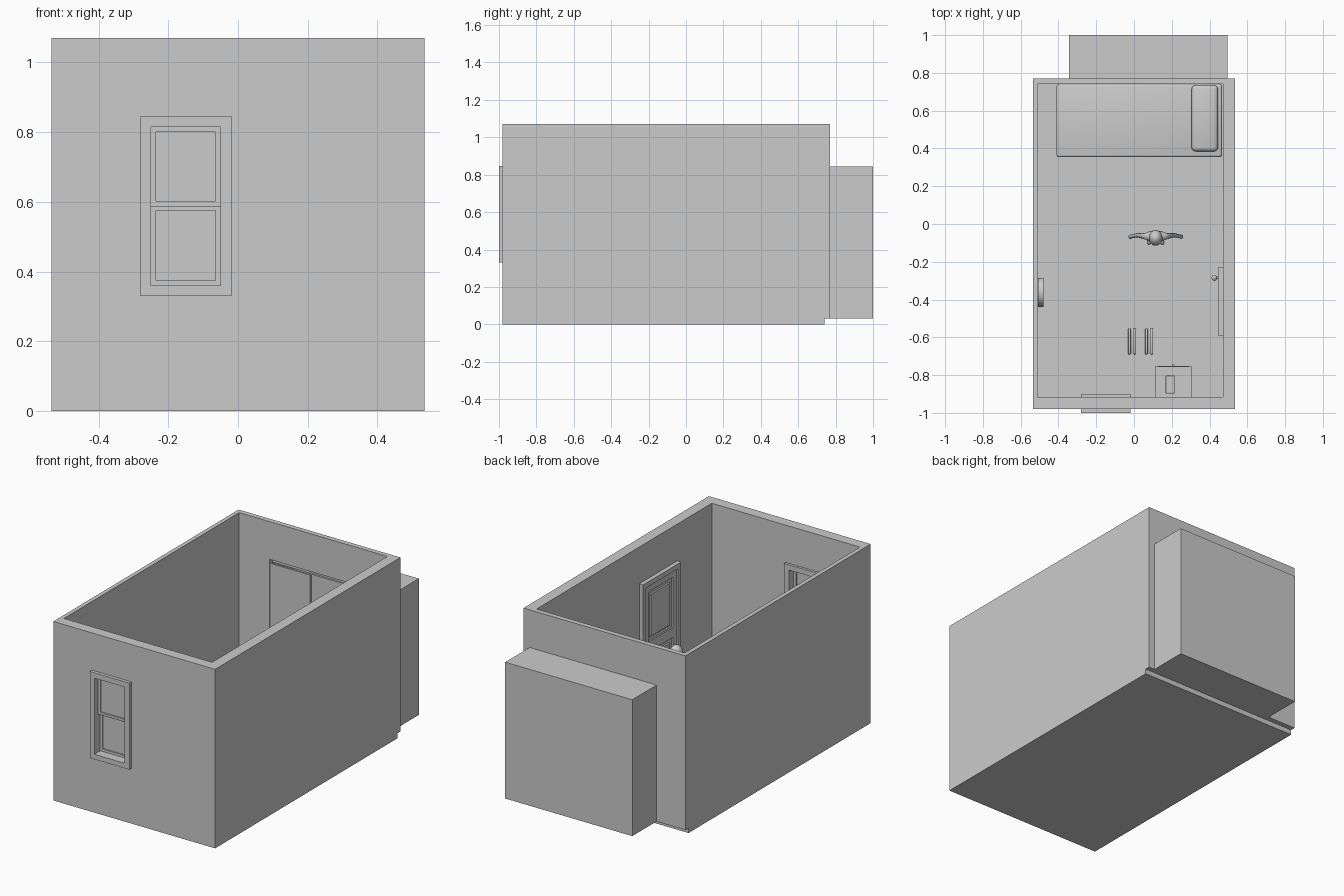
import bpy, bmesh, math
from mathutils import Vector

if "Cube" in bpy.data.objects:
    bpy.data.objects.remove(bpy.data.objects["Cube"])


def box(name, x0, x1, y0, y1, z0, z1, bevel=0, segs=2):
    bm = bmesh.new()
    bmesh.ops.create_cube(bm, size=1)
    for v in bm.verts:
        v.co = Vector((x0 if v.co.x < 0 else x1, y0 if v.co.y < 0 else y1, z0 if v.co.z < 0 else z1))
    if bevel:
        bmesh.ops.bevel(bm, geom=bm.edges[:], offset=bevel, segments=segs, affect='EDGES', profile=0.5)
    me = bpy.data.meshes.new(name)
    bm.to_mesh(me)
    bm.free()
    ob = bpy.data.objects.new(name, me)
    bpy.context.collection.objects.link(ob)
    return ob


def cut(ob, *dims):
    c = box(ob.name + "_cutter", *dims)
    m = ob.modifiers.new("cut", 'BOOLEAN')
    m.operation, m.solver, m.object = 'DIFFERENCE', 'EXACT', c
    bpy.context.view_layer.objects.active = ob
    bpy.ops.object.modifier_apply(modifier=m.name)
    bpy.data.objects.remove(c)


def smooth(ob, angle=40):
    bpy.ops.object.select_all(action='DESELECT')
    ob.select_set(True)
    bpy.context.view_layer.objects.active = ob
    bpy.ops.object.shade_smooth_by_angle(angle=math.radians(angle))


def cylinder(name, r, depth, loc, n=32, rot=(0, math.pi / 2, 0)):
    bpy.ops.mesh.primitive_cylinder_add(vertices=n, radius=r, depth=depth, location=loc, rotation=rot)
    ob = bpy.context.object
    ob.name = name
    smooth(ob)
    return ob


def ball(name, loc, scale):
    bpy.ops.mesh.primitive_uv_sphere_add(segments=16, ring_count=10, location=loc)
    ob = bpy.context.object
    ob.name, ob.scale = name, scale
    smooth(ob, 60)
    return ob


# Room shell: floor stops short of the back wall's outer face
room = box("room_walls", -.535, .535, -.98, .77, 0, 1.07)
cut(room, -.6, .6, .74, .8, -.1, .03)
cut(room, -.51, .47, -.915, .74, .03, 1.2)
cut(room, -.25, -.05, -1.1, -.8, .36, .815)
cut(room, -.31, .46, .7, .8, .031, .844)

# Closet niche with sliding doors
closet = box("closet", -.345, .495, .77, 1.0, .03, .845)
cut(closet, -.31, .46, .7, .965, .065, .815)
box("closet_door_left", -.31, -.043, .743, .754, .031, .82)
box("closet_door_right", -.06, .46, .757, .768, .031, .82)

# Window: casing on both faces, two sashes with glass
for name, y0, y1 in (("window_casing_outer", -1.0, -.98), ("window_casing_inner", -.915, -.9)):
    casing = box(name, -.28, -.018, y0, y1, .33, .847)
    cut(casing, -.25, -.05, -1.1, -.8, .36, .815)
for name, y, z0, z1 in (("upper", -.965, .587, .815), ("lower", -.945, .36, .59)):
    sash = box(name + "_sash", -.25, -.05, y, y + .02, z0, z1)
    cut(sash, -.235, -.065, -1.1, -.8, z0 + .015, z1 - .015)
    box(name + "_glass", -.235, -.065, y + .008, y + .012, z0 + .015, z1 - .015)

# Door on the right wall, framed, with two raised panels and a knob
frame = box("door_frame", .445, .47, -.59, -.23, .03, .85)
cut(frame, .4, .5, -.56, -.26, 0, .82)
door = box("door", .455, .47, -.56, -.26, .03, .82)
for z0, z1 in ((.1, .42), (.48, .78)):
    cut(door, .44, .463, -.525, -.295, z0, z1)
    box("door_panel", .457, .468, -.505, -.315, z0 + .02, z1 - .02, .005, 1)
cylinder("knob_stem", .006, .03, (.442, -.285, .42), 12)
ball("door_knob", (.425, -.285, .42), (.014, .016, .016))

# Bed along the back wall
box("bed_base", -.405, .46, .36, .735, .03, .13)
smooth(box("mattress", -.41, .466, .354, .74, .12, .22, .012, 3))
pillow = box("pillow", .305, .445, .385, .735, .215, .265, .02, 3)
for v in pillow.data.vertices:
    u, w = (v.co.x - .375) / .07, (v.co.y - .56) / .175
    v.co.z = .24 + (v.co.z - .24) * (1.1 - .35 * u * u * w * w)
smooth(pillow, 60)

# Nightstand and small clock
stand = box("nightstand", .11, .305, -.915, -.755, .03, .24)
for z in (.06, .15):
    box("drawer_front", .125, .29, -.757, -.752, z, z + .075)
    ball("drawer_knob", (.2075, -.75, z + .037), (.007, .007, .007))
box("table_clock", .167, .215, -.898, -.802, .24, .28, .005, 2)

# Wall clock on the left wall
cylinder("wall_clock", .077, .03, (-.493, -.362, .6))

# Pair of slippers: sole with raised edges
for x in (-.01, .08):
    smooth(box("slipper_sole", x - .02, x + .02, -.688, -.555, .03, .037, .003))
    for dx in (-.014, .014):
        smooth(box("slipper_edge", x + dx - .007, x + dx + .007, -.69, -.553, .035, .055, .004))

# Standing figure: skin over a mirrored skeleton, arms hanging outward
cx, cy = .115, -.065
nodes = [(0, 0, .33, .042), (0, 0, .41, .036), (0, 0, .49, .042), (0, 0, .54, .016)]
links = [(0, 1), (1, 2), (2, 3)]
limbs = {0: [(.035, 0, .29, .026), (.035, .003, .17, .019), (.035, .006, .06, .014), (.035, -.045, .045, .013)],
         2: [(.055, 0, .5, .018), (.095, .006, .41, .013), (.125, 0, .33, .011), (.14, -.004, .29, .014)]}
for s in (-1, 1):
    for root, chain in limbs.items():
        prev = root
        for x, y, z, r in chain:
            nodes.append((s * x, y, z, r))
            links.append((prev, len(nodes) - 1))
            prev = len(nodes) - 1
me = bpy.data.meshes.new("figure_body")
me.from_pydata([(cx + x, cy + y, z) for x, y, z, r in nodes], links, [])
body = bpy.data.objects.new("figure_body", me)
bpy.context.collection.objects.link(body)
body.modifiers.new("skin", 'SKIN').use_smooth_shade = True
for sv, n in zip(me.skin_vertices[0].data, nodes):
    sv.radius = (n[3], n[3] * .8)
me.skin_vertices[0].data[0].use_root = True
body.modifiers.new("round", 'SUBSURF').levels = 1
ball("figure_head", (cx, cy - .008, .59), (.036, .042, .05))
